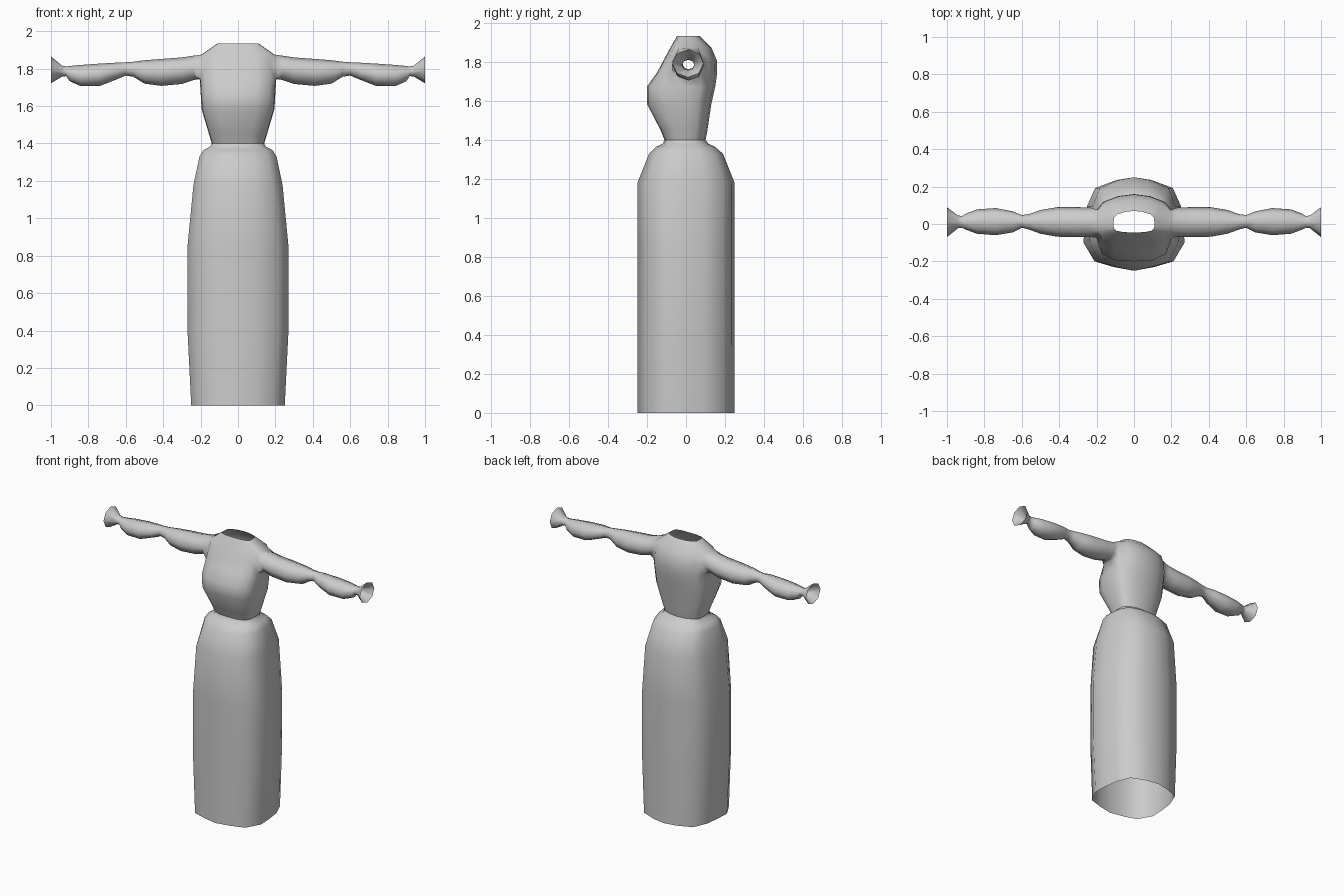
import bpy
import bmesh
import math

old = bpy.data.objects.get("Cube")
if old:
    bpy.data.objects.remove(old, do_unlink=True)

cloth = bpy.data.materials.new("light_grey_cloth")
cloth.use_nodes = True
GREY = (0.6, 0.6, 0.6, 1)
cloth.diffuse_color = GREY
cloth.node_tree.nodes["Principled BSDF"].inputs["Base Color"].default_value = GREY

# Half cross-sections, back centre to front centre, as fractions of the extents
SKIRT = [(0, 1), (.35, .94), (.77, .77), (.93, .38), (.98, 0),
         (1, -.4), (.78, -.8), (.4, -.92), (0, -1)]
BODICE = [(0, 1), (.42, .93), (.8, .74), (.97, .48), (1, 0),
          (.98, -.48), (.85, -.8), (.5, -.97), (0, -1)]


def half_ring(bm, shape, z, width, back, front):
    return [bm.verts.new((u * width, v * back if v > 0 else -v * front, z))
            for u, v in shape]


def bridge(bm, lower, upper, closed=False, skip=()):
    n = len(lower)
    for i in range(n if closed else n - 1):
        if i not in skip:
            j = (i + 1) % n
            bm.faces.new((lower[i], upper[i], upper[j], lower[j]))


def finish(bm, name):
    mesh = bpy.data.meshes.new(name)
    bm.to_mesh(mesh)
    bm.free()
    obj = bpy.data.objects.new(name, mesh)
    bpy.context.collection.objects.link(obj)
    mesh.materials.append(cloth)
    mirror = obj.modifiers.new("mirror", 'MIRROR')
    mirror.use_clip = True
    bpy.ops.object.select_all(action='DESELECT')
    obj.select_set(True)
    bpy.context.view_layer.objects.active = obj
    bpy.ops.object.shade_smooth_by_angle(angle=math.radians(75))


# Skirt: open at the hem, gathered in to the waist (z, width, back, front)
bm = bmesh.new()
rows = [half_ring(bm, SKIRT, *p) for p in [
    (0, .25, .25, -.25), (.4, .27, .25, -.25), (.85, .27, .25, -.25),
    (1.18, .238, .25, -.25), (1.33, .206, .19, -.19),
    (1.365, .185, .15, -.155), (1.382, .15, .115, -.12)]]
rows.append(half_ring(bm, BODICE, 1.4, .14, .1, -.11))
for a, b in zip(rows, rows[1:]):
    bridge(bm, a, b)
finish(bm, "skirt")

# Bodice: waist to open neckline, with a hole left for the arm
bm = bmesh.new()
rows = [half_ring(bm, BODICE, *p) for p in [
    (1.4, .14, .1, -.11), (1.45, .155, .11, -.13), (1.585, .195, .13, -.2),
    (1.675, .2, .15, -.2), (1.745, .205, .16, -.15), (1.81, .2, .158, -.115),
    (1.875, .195, .13, -.08), (1.935, .11, .07, -.045)]]
ARM_ROW = 4
for i, (a, b) in enumerate(zip(rows, rows[1:])):
    bridge(bm, a, b, skip=(3, 4) if i in (ARM_ROW, ARM_ROW + 1) else ())

# Sleeve: puffed twice, then flared at the open cuff (x, bottom, top, front, back)
low, mid, high = rows[ARM_ROW:ARM_ROW + 3]
ring = [low[3], low[4], low[5], mid[5], high[5], high[4], high[3], mid[3]]
for x, bottom, top, front, back in [
        (.235, 1.74, 1.87, -.07, .088), (.3, 1.718, 1.86, -.07, .09),
        (.41, 1.708, 1.852, -.068, .09), (.5, 1.72, 1.845, -.052, .075),
        (.56, 1.757, 1.837, -.03, .053), (.6, 1.763, 1.834, -.02, .048),
        (.65, 1.742, 1.832, -.045, .068), (.74, 1.707, 1.827, -.06, .085),
        (.84, 1.706, 1.82, -.052, .078), (.9, 1.733, 1.814, -.03, .055),
        (.918, 1.76, 1.812, -.02, .043), (.94, 1.758, 1.816, -.022, .045),
        (1, 1.722, 1.865, -.07, .09)]:
    cy, cz = (front + back) / 2, (bottom + top) / 2
    ry, rz = (back - front) / 2, (top - bottom) / 2
    new = []
    for k in range(8):
        t = math.radians(-45 - 45 * k)
        new.append(bm.verts.new((x, cy + ry * math.cos(t), cz + rz * math.sin(t))))
    bridge(bm, ring, new, closed=True)
    ring = new
finish(bm, "bodice_and_sleeves")
